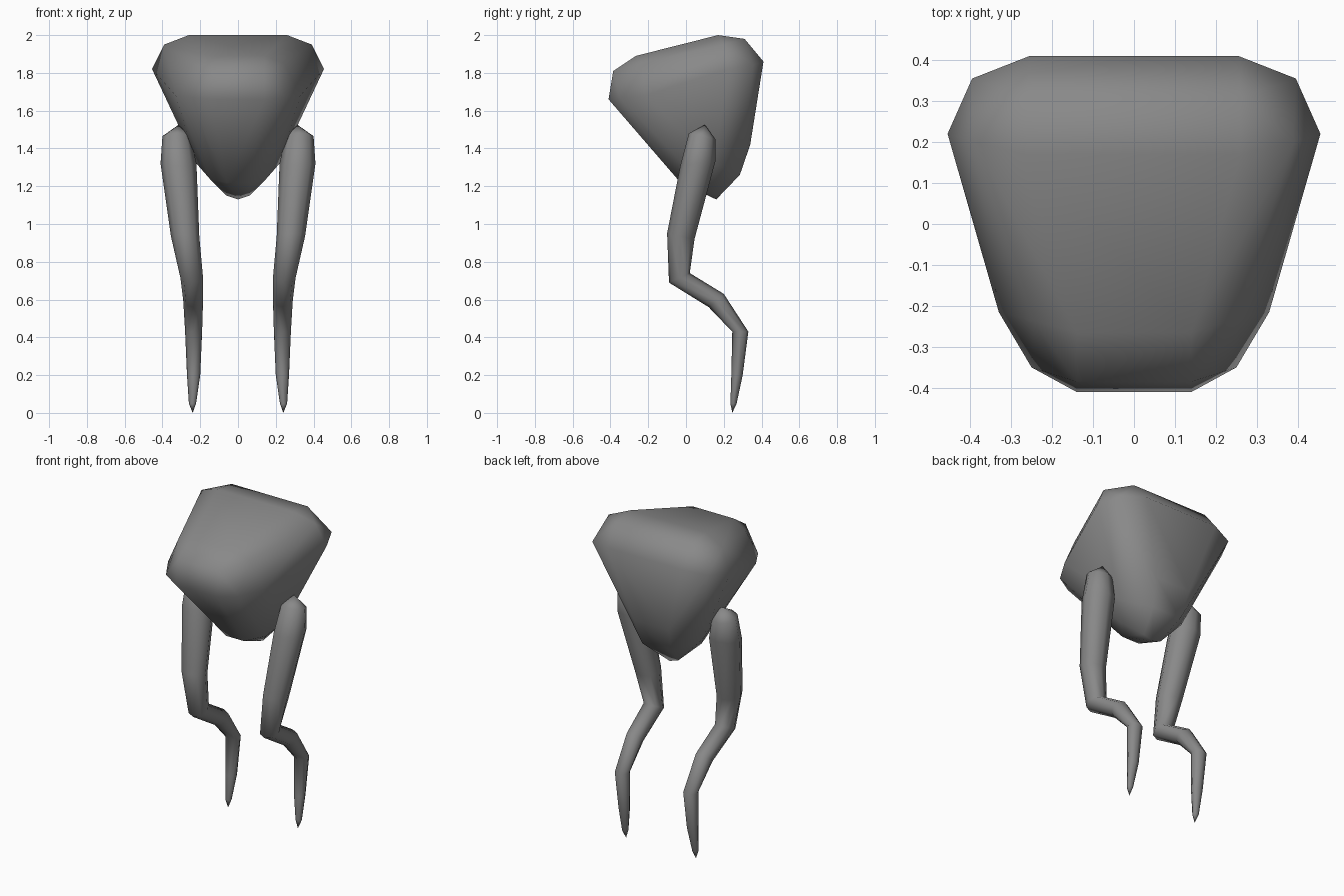
import bpy, bmesh, math

if "Cube" in bpy.data.objects:
    bpy.data.objects.remove(bpy.data.objects["Cube"])

grey = bpy.data.materials.new("plain grey")
grey.diffuse_color = (0.25, 0.25, 0.25, 1)
grey.use_nodes = True
grey.node_tree.nodes["Principled BSDF"].inputs["Base Color"].default_value = grey.diffuse_color


def finish(bm, name):
    bmesh.ops.recalc_face_normals(bm, faces=bm.faces[:])
    for f in bm.faces:
        f.smooth = True
    me = bpy.data.meshes.new(name)
    bm.to_mesh(me)
    bm.free()
    me.materials.append(grey)
    ob = bpy.data.objects.new(name, me)
    bpy.context.collection.objects.link(ob)
    return ob


# body: rounded inverted pyramid, half of its corner points mirrored in x
half = [
    (0.26, 0.17, 2.0), (0.26, 0.31, 1.98), (0.255, 0.41, 1.86),     # top rear edge
    (0.39, 0.20, 1.95), (0.455, 0.22, 1.82), (0.395, 0.355, 1.84),  # rear corner
    (0.14, -0.41, 1.66), (0.14, -0.385, 1.81), (0.14, -0.265, 1.89),  # front edge
    (0.25, -0.35, 1.67), (0.33, -0.215, 1.68), (0.245, -0.235, 1.85),  # front corner
    (0.06, -0.03, 1.22), (0.15, 0.06, 1.24), (0.22, 0.15, 1.32),    # lower sides
    (0.19, 0.25, 1.37), (0.10, 0.285, 1.26), (0.12, 0.34, 1.42),    # lower rear
    (0.06, 0.16, 1.15), (0, 0.16, 1.13),                            # bottom tip
]
bm = bmesh.new()
for x, y, z in half:
    bm.verts.new((x, y, z))
    if x:
        bm.verts.new((-x, y, z))
res = bmesh.ops.convex_hull(bm, input=bm.verts[:])
bmesh.ops.delete(bm, geom=[v for v in bm.verts if not v.link_faces], context='VERTS')
bmesh.ops.dissolve_limit(bm, angle_limit=math.radians(3), verts=bm.verts[:], edges=bm.edges[:])
finish(bm, "body")

# leg rings: inner x, outer x, front (y, z), back (y, z)
rings = [
    (0.25, 0.40, 0.015, 1.48, 0.155, 1.45),   # hip
    (0.22, 0.41, -0.03, 1.31, 0.155, 1.33),   # thigh
    (0.205, 0.355, -0.10, 0.95, 0.045, 0.92),
    (0.185, 0.305, -0.09, 0.69, 0.02, 0.74),  # knee
    (0.185, 0.29, 0.12, 0.56, 0.20, 0.63),    # hock
    (0.19, 0.28, 0.245, 0.43, 0.33, 0.43),    # ankle
    (0.20, 0.27, 0.24, 0.20, 0.30, 0.20),
    (0.222, 0.26, 0.235, 0.05, 0.268, 0.05),  # toe
]
SIDES = 8


def leg(name, side):
    bm = bmesh.new()
    loops = []
    for x0, x1, y0, z0, y1, z1 in rings:
        loop = []
        for i in range(SIDES):
            a = 2 * math.pi * i / SIDES
            t = 0.5 - 0.5 * math.cos(a)
            x = (x0 + x1) / 2 + (x1 - x0) / 2 * math.sin(a)
            loop.append(bm.verts.new((side * x, y0 + (y1 - y0) * t, z0 + (z1 - z0) * t)))
        loops.append(loop)
    for a, b in zip(loops, loops[1:]):
        for i in range(SIDES):
            j = (i + 1) % SIDES
            bm.faces.new((a[i], a[j], b[j], b[i]))
    # pointed ends
    for loop, tip in ((loops[0], (0.315, 0.10, 1.525)), (loops[-1], (0.24, 0.245, 0.0))):
        v = bm.verts.new((side * tip[0], tip[1], tip[2]))
        for i in range(SIDES):
            bm.faces.new((loop[i], loop[(i + 1) % SIDES], v))
    finish(bm, name)


leg("right_leg", 1)
leg("left_leg", -1)
